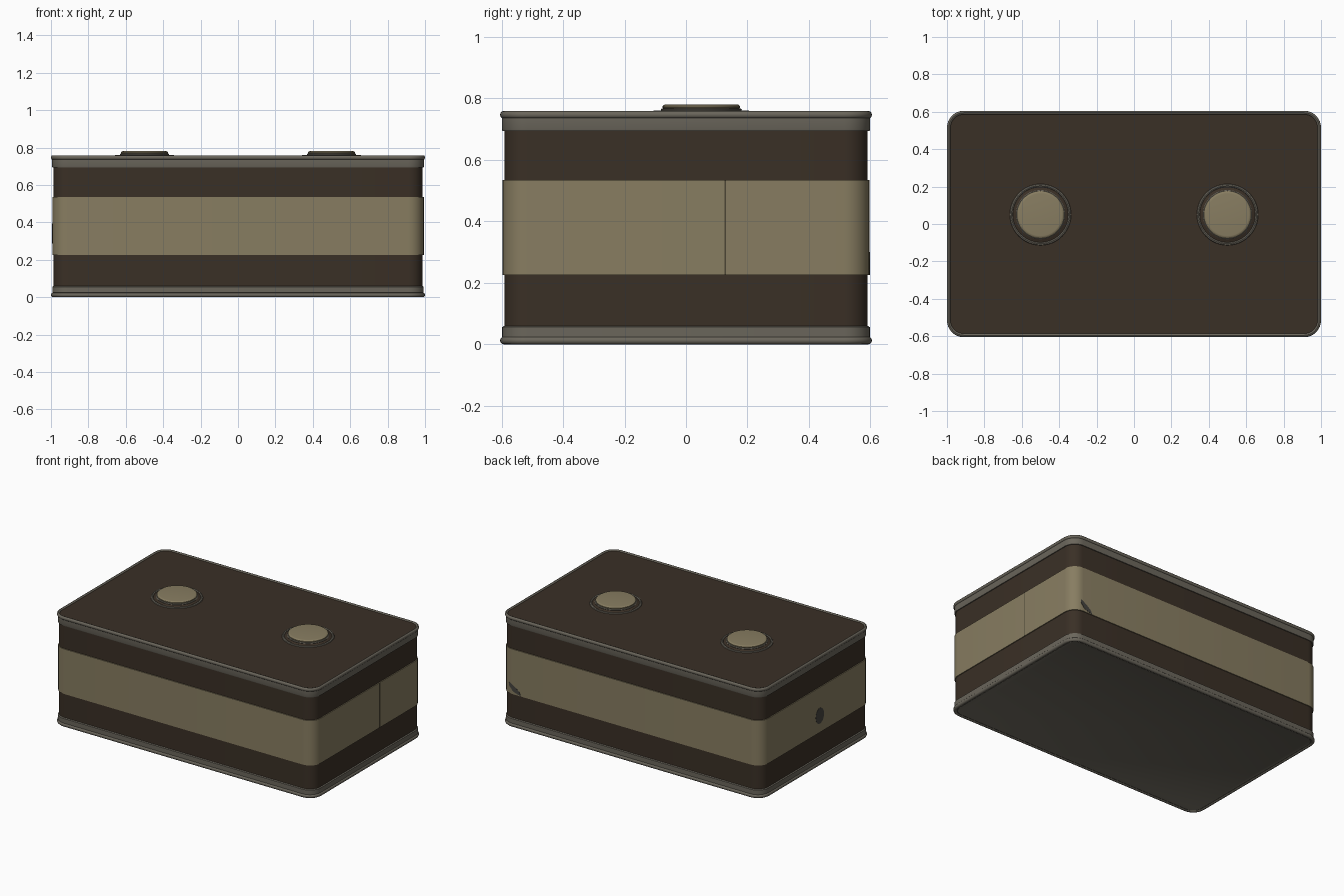
import bpy, bmesh, math
from mathutils import Vector

if "Cube" in bpy.data.objects:
    bpy.data.objects.remove(bpy.data.objects["Cube"])


def material(name, rgb):
    m = bpy.data.materials.new(name)
    m.use_nodes = True
    m.diffuse_color = (*rgb, 1)
    bsdf = m.node_tree.nodes["Principled BSDF"]
    bsdf.inputs["Base Color"].default_value = (*rgb, 1)
    bsdf.inputs["Roughness"].default_value = 0.6
    return m


BROWN = material("dark brown", (0.042, 0.029, 0.019))
TAN = material("tan paper", (0.245, 0.205, 0.120))
GREY = material("warm grey metal", (0.145, 0.132, 0.105))
STAIN = material("grey stain", (0.060, 0.056, 0.050))
SEAM = material("seam brown", (0.07, 0.06, 0.035))


def finish(name, bm, mat):
    bmesh.ops.recalc_face_normals(bm, faces=bm.faces)
    mesh = bpy.data.meshes.new(name)
    bm.to_mesh(mesh)
    bm.free()
    mesh.materials.append(mat)
    ob = bpy.data.objects.new(name, mesh)
    bpy.context.collection.objects.link(ob)
    bpy.ops.object.select_all(action="DESELECT")
    ob.select_set(True)
    bpy.context.view_layer.objects.active = ob
    bpy.ops.object.shade_smooth_by_angle(angle=math.radians(35))
    return ob


def rounded_ring(inset, steps=8):
    """Outline of the tin, moved inwards by inset."""
    hx, hy, r = 1 - inset, 0.605 - inset, max(0.09 - inset, 0.02)
    pts = []
    for k, (sx, sy) in enumerate([(1, 1), (-1, 1), (-1, -1), (1, -1)]):
        for i in range(steps + 1):
            a = math.pi / 2 * (k + i / steps)
            pts.append((sx * (hx - r) + r * math.cos(a), sy * (hy - r) + r * math.sin(a)))
    return pts


def round_ring(radius, steps=48):
    return [(radius * math.cos(math.tau * i / steps), radius * math.sin(math.tau * i / steps))
            for i in range(steps)]


def loft(name, profile, mat, outline=rounded_ring, centre=(0, 0), caps=(False, False), closed=False):
    """Join outlines at each (inset or radius, z) of the profile."""
    bm = bmesh.new()
    rings = [[bm.verts.new((x + centre[0], y + centre[1], z)) for x, y in outline(d)]
             for d, z in profile]
    pairs = list(zip(rings, rings[1:]))
    if closed:
        pairs.append((rings[-1], rings[0]))
    for low, high in pairs:
        n = len(low)
        for i in range(n):
            j = (i + 1) % n
            bm.faces.new((low[i], low[j], high[j], high[i]))
    if caps[0]:
        bm.faces.new(rings[0][::-1])
    if caps[1]:
        bm.faces.new(rings[-1])
    return finish(name, bm, mat)


def roll(inset, z, rx, rz, steps=12):
    """Oval section for a rolled metal edge."""
    return [(inset + rx - rx * math.cos(math.tau * i / steps), z + rz * math.sin(math.tau * i / steps))
            for i in range(steps)]


# Tin walls and sunken lid panel
loft("tin_body", [(0.014, 0.03), (0.014, 0.74)], BROWN, caps=(True, True))
loft("lid_panel", [(0.012, 0.742), (0.012, 0.752)], BROWN, caps=(True, True))

# Paper band with its overlap seam
loft("paper_band", [(0.014, 0.225), (0.008, 0.225), (0.008, 0.535), (0.014, 0.535)], TAN)

# Lid: rolled rim over a straight skirt
loft("lid_rim", roll(0, 0.747, 0.010, 0.012), GREY, closed=True)
loft("lid_skirt", [(0.014, 0.694), (0.008, 0.694), (0.006, 0.700), (0.006, 0.736), (0.014, 0.740)], GREY)

# Base: rolled rim, skirt and slightly sunken floor
loft("base_rim", roll(0, 0.0125, 0.012, 0.0125), GREY, closed=True)
loft("base_skirt", [(0.014, 0.022), (0.007, 0.024), (0.007, 0.056), (0.014, 0.060)], GREY)
loft("base_floor", [(0.03, 0.006), (0.026, 0.004), (0.010, 0.010), (0.010, 0.020)], GREY, caps=(True, True))

# Two lid buttons: outer bead, dark groove, inner bead, tan cap
for side, x in (("left", 0.5), ("right", -0.5)):
    spot = (x, 0.05)
    loft(side + "_button_bead", [(0.165, 0.750), (0.162, 0.757), (0.155, 0.760), (0.149, 0.757), (0.147, 0.750)],
         GREY, round_ring, spot)
    loft(side + "_button_groove", [(0.149, 0.754), (0.140, 0.757), (0.128, 0.763), (0.122, 0.765)],
         BROWN, round_ring, spot)
    loft(side + "_button_collar", [(0.130, 0.758), (0.132, 0.764), (0.128, 0.768), (0.115, 0.768)],
         GREY, round_ring, spot)
    loft(side + "_button_cap", [(0.122, 0.765), (0.126, 0.770), (0.126, 0.775), (0.120, 0.780), (0.113, 0.781)],
         TAN, round_ring, spot, caps=(False, True))


def plate(name, points, out, mat):
    """Thin flat patch pushed out a little from a wall."""
    bm = bmesh.new()
    face = bm.faces.new([bm.verts.new(p) for p in points])
    new = bmesh.ops.extrude_face_region(bm, geom=[face])["geom"]
    verts = [v for v in new if isinstance(v, bmesh.types.BMVert)]
    bmesh.ops.translate(bm, verts=verts, vec=Vector(out) * 0.002)
    finish(name, bm, mat)


plate("band_seam", [(0.9915, y, z) for y, z in ((0.126, 0.225), (0.130, 0.225), (0.130, 0.535), (0.126, 0.535))],
      (1, 0, 0), SEAM)

# Worn spots on the band
spot = [(-0.04 + 0.045 * math.cos(math.tau * i / 14), 0.34 + 0.055 * math.sin(math.tau * i / 14))
        for i in range(14)]
plate("right_stain", [(-0.9915, y, z) for y, z in spot], (-1, 0, 0), STAIN)
tear = [(0.91, 0.225), (0.84, 0.225), (0.85, 0.26), (0.88, 0.275), (0.91, 0.30), (0.91, 0.28)]
tear = [(0.90, 0.245), (0.84, 0.226), (0.85, 0.25), (0.88, 0.275), (0.92, 0.30), (0.96, 0.30), (0.96, 0.28)]
plate("back_stain", [(min(x, 0.93), 0.5965, z) for x, z in tear], (0, 1, 0), STAIN)
